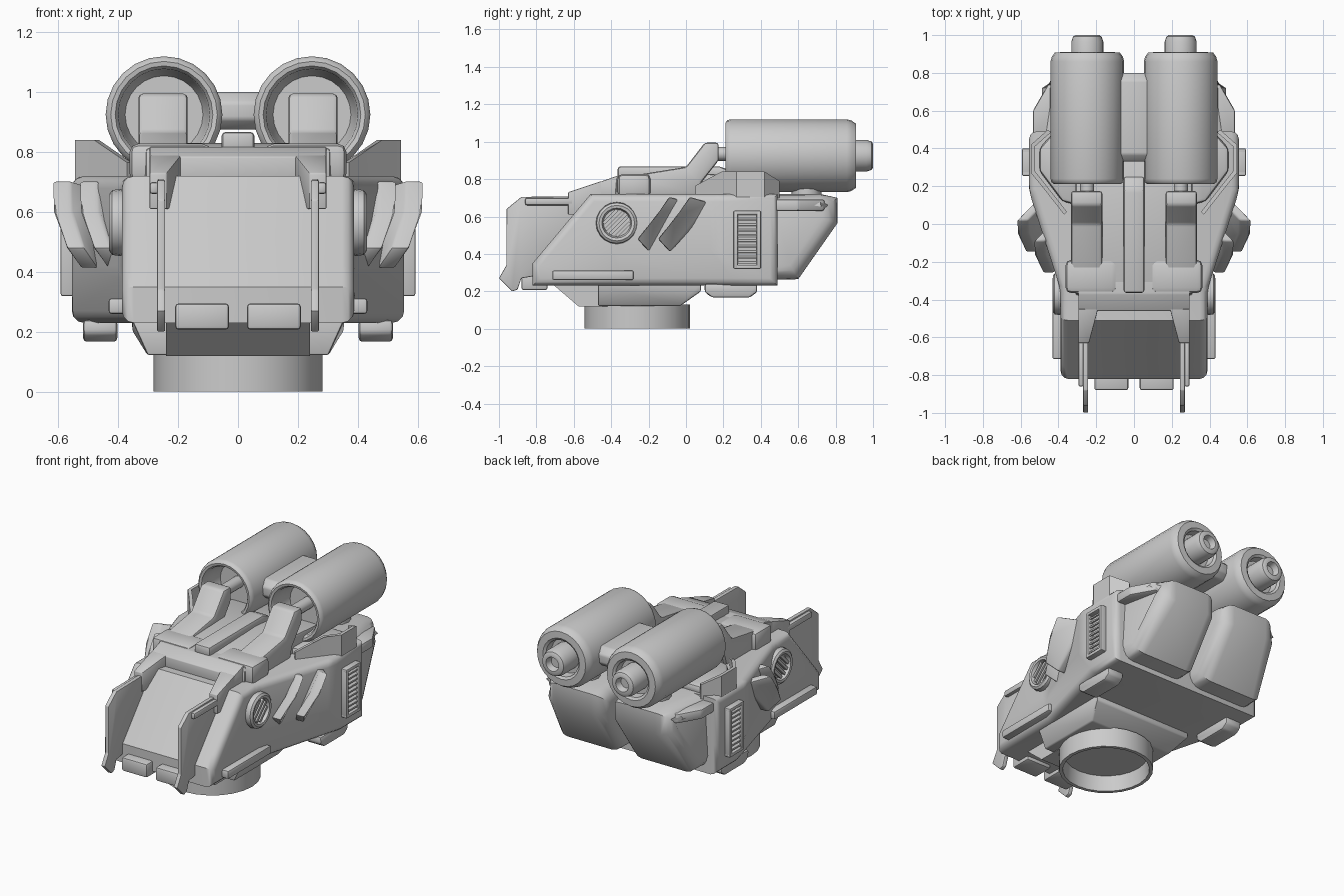
import bpy, bmesh, math
from mathutils import Vector

cube = bpy.data.objects.get("Cube")
if cube:
    bpy.data.objects.remove(cube)

grey = bpy.data.materials.new("plain grey")
grey.use_nodes = True
grey.diffuse_color = (0.6, 0.6, 0.6, 1)
grey.node_tree.nodes["Principled BSDF"].inputs["Base Color"].default_value = (0.6, 0.6, 0.6, 1)


def finish(name, bm, mirror=False, bevel=0, segs=2, bevel_cross=True):
    """Bevel hard edges, make the object, shade it and mirror it across x."""
    bmesh.ops.recalc_face_normals(bm, faces=bm.faces)
    if bevel:
        hard = [e for e in bm.edges if e.is_manifold and e.calc_face_angle(0) > 0.3
                and (bevel_cross or abs((e.verts[0].co - e.verts[1].co).normalized().x) < .9)]
        bmesh.ops.bevel(bm, geom=hard, offset=bevel, segments=segs, profile=0.5,
                        affect='EDGES', clamp_overlap=True)
    mesh = bpy.data.meshes.new(name)
    bm.to_mesh(mesh)
    bm.free()
    mesh.materials.append(grey)
    ob = bpy.data.objects.new(name, mesh)
    bpy.context.collection.objects.link(ob)
    bpy.ops.object.select_all(action='DESELECT')
    ob.select_set(True)
    bpy.context.view_layer.objects.active = ob
    bpy.ops.object.shade_smooth_by_angle(angle=math.radians(35))
    if mirror:
        ob.modifiers.new("Mirror", 'MIRROR')


def prism_mesh(pts, lo, hi, axis='x'):
    """Extrude a 2D outline along an axis; other coordinates keep xyz order."""
    place = {'x': lambda a, b, t: (t, a, b), 'y': lambda a, b, t: (a, t, b),
             'z': lambda a, b, t: (a, b, t)}[axis]
    bm = bmesh.new()
    rings = [[bm.verts.new(place(a, b, t)) for a, b in pts] for t in (lo, hi)]
    n = len(pts)
    for ring in rings:
        bm.faces.new(ring)
    for i in range(n):
        j = (i + 1) % n
        bm.faces.new((rings[0][i], rings[0][j], rings[1][j], rings[1][i]))
    return bm


def prism(name, pts, lo, hi, axis='x', mirror=False, bevel=0):
    finish(name, prism_mesh(pts, lo, hi, axis), mirror, bevel)


def box(name, x, y, z, mirror=False, bevel=0):
    pts = [(y[0], z[0]), (y[1], z[0]), (y[1], z[1]), (y[0], z[1])]
    prism(name, pts, x[0], x[1], 'x', mirror, bevel)


def lathe(name, profile, center, axis, segs, mirror=False):
    """Spin (radius, height) points around an axis through the centre."""
    bm = bmesh.new()
    u, v, w = {'x': ((0, 1, 0), (0, 0, 1), (1, 0, 0)), 'y': ((1, 0, 0), (0, 0, 1), (0, 1, 0)),
               'z': ((1, 0, 0), (0, 1, 0), (0, 0, 1))}[axis]
    u, v, w, c = Vector(u), Vector(v), Vector(w), Vector(center)
    rings = []
    for r, h in profile:
        angles = [2 * math.pi * i / segs for i in range(segs if r else 1)]
        rings.append([bm.verts.new(c + w * h + (u * math.cos(a) + v * math.sin(a)) * r) for a in angles])
    for a, b in zip(rings, rings[1:]):
        for i in range(segs):
            j = (i + 1) % segs
            quad = [a[i % len(a)], a[j % len(a)], b[j % len(b)], b[i % len(b)]]
            bm.faces.new(list(dict.fromkeys(quad)))
    finish(name, bm, mirror)


# Main hull: side profile, narrowed towards the nose
bm = prism_mesh([(-.82, .23), (.49, .23), (.49, .72), (-.51, .72), (-.82, .35)], -1, 1)
for co, no in (((0, -.35, 0), (0, 1, 0)), ((0, .17, 0), (0, 1, 0)), ((0, 0, .42), (0, 0, 1))):
    bmesh.ops.bisect_plane(bm, geom=bm.verts[:] + bm.edges[:] + bm.faces[:], plane_co=co, plane_no=no)
for vert in bm.verts:
    taper = min(1, max(0, (vert.co.y + .35) / .52))
    vert.co.x *= .388 + .167 * taper
    if abs(vert.co.y - .17) < .01 and vert.co.z < .3:
        vert.co.y = .27
finish("hull", bm, bevel=.04, segs=3, bevel_cross=False)

# Rear pods with a groove between them
bm = prism_mesh([(.4, .26), (.6, .265), (.81, .565), (.81, .7), (.72, .72), (.4, .72)], .025, .5)
for vert in bm.verts:
    if vert.co.y > .7 and vert.co.x > .3:
        vert.co.x = .43
finish("rear_pod", bm, True, .08, 4, False)

# Turning ring, neck and sloped chin
lathe("base_ring", [(0, .1), (.25, .1), (.26, 0), (.282, 0), (.282, .13), (0, .13)], (0, -.26, 0), 'z', 24)
bm = prism_mesh([(-.47, .122), (-.03, .122), (.08, .2), (.08, .24), (-.47, .24)], -.355, .355)
for vert in bm.verts:
    if vert.co.z < .15:
        vert.co.x *= .85
finish("neck", bm, bevel=.008)
prism("chin", [(-.575, .12), (-.4, .12), (-.4, .24), (-.715, .24)], -.24, .24)

# Nose guards, rails and lamps
prism("nose_guard", [(-.96, .64), (-.88, .705), (-.5, .71), (-.75, .4), (-.82, .28), (-.88, .27),
                     (-.9, .21), (-.93, .2), (-1, .27), (-.96, .34)], .243, .27, mirror=True, bevel=.005)
box("guard_bar", (.265, .295), (-.86, -.6), (.66, .7), True, .01)
box("nose_lamp", (.03, .21), (-.88, -.74), (.207, .295), True, .012)
box("side_rail", (.36, .432), (-.715, -.28), (.26, .312), True, .01)
prism("belly_foot", [(.1, .24), (.1, .195), (.14, .167), (.34, .167), (.38, .195), (.38, .24)],
      .403, .517, mirror=True, bevel=.012)

# Hood with two legs over the nose
prism("hood", [(-.46, .7), (-.46, .785), (-.37, .817), (-.2, .817), (-.2, .7)], -.295, .295, bevel=.005)
bm = prism_mesh([(-.63, .61), (-.63, .73), (-.45, .79), (-.45, .61)], .19, .295)
for vert in bm.verts:
    if vert.co.x < .2 and vert.co.y < -.6:
        vert.co.x = .238
finish("hood_leg", bm, True, .005)

# Deck and spine
prism("deck", [(-.38, .7), (-.37, .815), (.1, .83), (.48, .8), (.48, .7)], -.31, .31, bevel=.015)
prism("spine", [(-.365, .8), (-.365, .868), (.18, .868), (.25, .84), (.25, .8)], -.055, .055, bevel=.015)

# Feed arms and their front housings
prism("feed_arm", [(-.28, .71), (-.28, .82), (0, .865), (.1, .995), (.175, .995), (.175, .9), (.08, .78), (.06, .71)],
      .168, .333, mirror=True, bevel=.015)
box("arm_housing", (.09, .362), (-.365, -.19), (.7, .828), True, .028)
lathe("feed_pipe", [(0, .1), (.037, .1), (.037, .4), (0, .4)], (.248, 0, .935), 'y', 12, True)

# Twin rear cylinders with rounded lips, hollow mouths and nozzles
lathe("cylinder", [(0, .36), (.13, .36), (.148, .3), (.153, .23), (.163, .215), (.178, .212), (.19, .222), (.195, .24),
                   (.195, .86), (.188, .885), (.172, .908), (.13, .91), (.115, .9), (.11, .85), (.085, .85),
                   (.085, .965), (.075, .993), (.062, 1), (.045, 1), (.035, .96), (0, .96)],
      (.247, 0, .925), 'y', 24, True)
prism("cylinder_bridge", [(.33, .91), (.37, .875), (.76, .875), (.8, .91), (.8, .965), (.76, 1), (.37, 1), (.33, .965)],
      -.08, .08, bevel=.01)
lathe("cylinder_support", [(0, .69), (.08, .69), (.08, .77), (0, .77)], (.25, .645, 0), 'z', 12, True)
prism("pod_wing", [(.35, .46), (.535, .46), (.535, .6), (.455, .74), (.35, .74)], .63, .692, 'z', True, .012)

# Shoulder collar: a thin wall bent around each shoulder
path = [(.37, .05), (.48, .19), (.545, .27), (.545, .42), (.455, .5)]
inner = [(.44, .485), (.525, .41), (.525, .28), (.463, .202), (.355, .065)]
bm = prism_mesh(path + inner, .7, .84, 'z')
for vert in bm.verts:
    if vert.co.z > .8 and vert.co.y < .1:
        vert.co.z = .765
    elif vert.co.z > .8 and vert.co.y > .48:
        vert.co.z = .79
finish("shoulder_collar", bm, True)
prism("shoulder_pad", [(.3, .1), (.38, .12), (.5, .28), (.5, .4), (.44, .47), (.3, .47)], .7, .76, 'z', True, .02)

# Slanted side fins: thin scoops whose leading edges flare outward
for name, y, x in (("front_fin", -.11, -.09), ("rear_fin", 0, 0)):
    bm = prism_mesh([(-.15, .48), (-.085, .41), (.13, .65), (.12, .675), (.02, .705), (-.05, .6)], -.06, 0)
    for vert in bm.verts:
        flare = .62 - .85 * (vert.co.y + .05) + .656 * (vert.co.z - .6)
        vert.co.x += x + min(flare, .62 - .4 * max(0, .6 - vert.co.z))
        vert.co.y += y
    finish(name, bm, True, .01)

# Round side lamp with diagonal slats
lathe("side_lamp", [(0, .36), (.1, .36), (.112, .395), (.108, .42), (.095, .43), (.08, .427), (.072, .4), (0, .4)],
      (0, -.37, .565), 'x', 20, True)
for i in range(4):
    off = (i - 1.5) * .032
    half = math.sqrt(.07 ** 2 - off ** 2) * .7071
    cy, cz, t = -.37 + off * .7071, .565 - off * .7071, .006
    prism("lamp_slat", [(cy - half - t, cz - half + t), (cy - half + t, cz - half - t),
                        (cy + half + t, cz + half - t), (cy + half - t, cz + half + t)], .39, .418, mirror=True)

# Side vents: frame and louvres
for name, y, z in (("vent_front_post", (.255, .278), (.32, .632)), ("vent_rear_post", (.377, .4), (.32, .632)),
                   ("vent_sill", (.255, .4), (.32, .342)), ("vent_lintel", (.255, .4), (.61, .632))):
    box(name, (.53, .592), y, z, True, .006)
for i in range(9):
    z = .362 + i * .029
    prism("vent_louvre", [(.54, z + .012), (.582, z - .012), (.582, z - .002), (.54, z + .022)],
          .27, .385, 'y', True)
